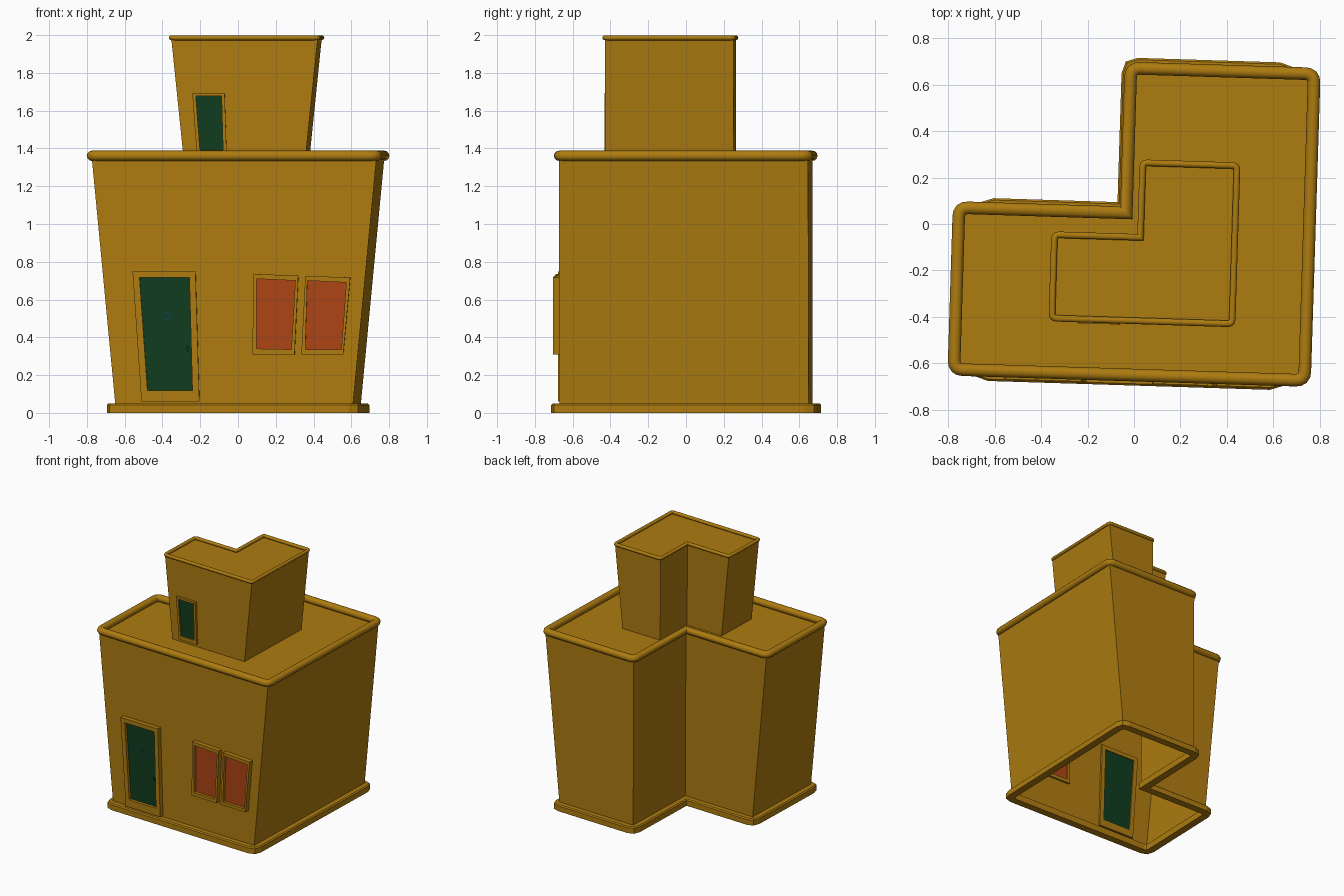
import bpy, bmesh, math
from mathutils import Matrix, Vector

if "Cube" in bpy.data.objects:
    bpy.data.objects.remove(bpy.data.objects["Cube"])

TURN = Matrix.Rotation(math.radians(-1.8), 4, 'Z')
UPPER = TURN @ Matrix.Translation((0.0475, -0.081, 1.335)) @ Matrix.Diagonal((0.514, 0.516, 0.478, 1))


def material(name, rgb):
    m = bpy.data.materials.new(name)
    m.diffuse_color = (*rgb, 1)
    m.use_nodes = True
    m.node_tree.nodes["Principled BSDF"].inputs["Base Color"].default_value = m.diffuse_color
    return m


GOLD = material("ochre_plaster", (0.42, 0.2, 0.005))
GREEN = material("dark_green", (0.005, 0.045, 0.013))
RED = material("rust_red", (0.42, 0.058, 0.007))
BLUE = material("dark_blue", (0.005, 0.06, 0.13))


def finish(name, bm, M, mat, smooth=False):
    bmesh.ops.recalc_face_normals(bm, faces=bm.faces)
    me = bpy.data.meshes.new(name)
    bm.to_mesh(me)
    bm.free()
    me.transform(M)
    me.materials.append(mat)
    ob = bpy.data.objects.new(name, me)
    bpy.context.collection.objects.link(ob)
    if smooth:
        bpy.ops.object.select_all(action='DESELECT')
        ob.select_set(True)
        bpy.context.view_layer.objects.active = ob
        bpy.ops.object.shade_smooth_by_angle(angle=math.radians(40))
    return ob


def loft(name, loops, M, mat, ring=False, cap=False, smooth=False):
    """Skin equal-length closed loops; ring joins last to first, cap closes the ends."""
    bm = bmesh.new()
    rows = [[bm.verts.new(p) for p in loop] for loop in loops]
    pairs = list(zip(rows, rows[1:])) + ([(rows[-1], rows[0])] if ring else [])
    n = len(rows[0])
    for a, b in pairs:
        for i in range(n):
            j = (i + 1) % n
            bm.faces.new((a[i], a[j], b[j], b[i]))
    if cap:
        bm.faces.new(rows[0])
        bm.faces.new(rows[-1])
    return finish(name, bm, M, mat, smooth)


def plan(z):
    """L-shaped floor plan, widening in x with height."""
    w = 0.63 + 0.125 * (z - 0.05) / 1.31
    n = 0.046 * w
    return [Vector(p) for p in ((-w, -0.65), (w, -0.65), (w, 0.67), (-n, 0.67), (-n, 0.047), (-w, 0.047))]


def fillet(poly, r, steps=4):
    out = []
    for i, p in enumerate(poly):
        d1 = (p - poly[i - 1]).normalized()
        d2 = (poly[(i + 1) % len(poly)] - p).normalized()
        if d1.cross(d2) < 0:
            out.append(p)
            continue
        a, b = p - d1 * r, p + d2 * r
        for k in range(steps + 1):
            t = k / steps
            out.append(a * (1 - t) ** 2 + p * 2 * t * (1 - t) + b * t * t)
    return out


def offset(poly, d, z):
    out = []
    for i, p in enumerate(poly):
        e1 = (p - poly[i - 1]).normalized()
        e2 = (poly[(i + 1) % len(poly)] - p).normalized()
        n1, n2 = Vector((e1.y, -e1.x)), Vector((e2.y, -e2.x))
        q = p + (n1 + n2) * (d / (1 + n1.dot(n2)))
        out.append((q.x, q.y, z))
    return out


def opening(name, outer, inner, M, mat):
    """Slanted frame standing through the front wall with a recessed panel."""
    def at(quad, y):
        return [(x + 0.021, y, z) for x, z in quad]
    loft(name + "_frame", [at(outer, -0.685), at(inner, -0.685), at(inner, -0.635), at(outer, -0.635)],
         M, GOLD, ring=True)
    loft(name + "_panel", [at(inner, -0.663), at(inner, -0.643)], M, mat, cap=True)


def storey(prefix, M):
    # tapered walls, open underneath
    loft(prefix + "_walls", [offset(plan(z), 0, z) for z in (0.01, 1.36)], M, GOLD)
    # flat roof slab
    bm = bmesh.new()
    bm.faces.new([bm.verts.new(p) for p in offset(plan(1.335), 0, 1.335)])
    finish(prefix + "_roof", bm, M, GOLD)
    # rounded roof rim
    path, r = fillet(plan(1.36), 0.04), 0.027
    angles = [2 * math.pi * k / 12 for k in range(12)]
    loft(prefix + "_roof_rim", [offset(path, r * math.cos(a), 1.361 + r * math.sin(a)) for a in angles],
         M, GOLD, ring=True, smooth=True)
    # front door
    opening(prefix + "_door",
            [(-0.511, 0.06), (-0.204, 0.06), (-0.225, 0.749), (-0.558, 0.749)],
            [(-0.479, 0.119), (-0.241, 0.119), (-0.257, 0.717), (-0.521, 0.717)], M, GREEN)


storey("lower", TURN)
storey("upper", UPPER)

# base trim
base = fillet(plan(0.05), 0.03, 2)
profile = [(-0.012, 0), (0.045, 0), (0.045, 0.042), (0.037, 0.05), (-0.012, 0.05)]
loft("base_trim", [offset(base, d, z) for d, z in profile], TURN, GOLD, ring=True)

# pair of windows
opening("left_window",
        [(0.077, 0.31), (0.30, 0.31), (0.32, 0.727), (0.082, 0.735)],
        [(0.098, 0.34), (0.283, 0.336), (0.304, 0.70), (0.098, 0.71)], TURN, RED)
opening("right_window",
        [(0.336, 0.31), (0.558, 0.31), (0.595, 0.717), (0.357, 0.725)],
        [(0.357, 0.336), (0.548, 0.336), (0.574, 0.69), (0.368, 0.70)], TURN, RED)

# round door viewer and small handle
ring = []
for rad, y in ((0.021, -0.662), (0.021, -0.666), (0.017, -0.666), (0.017, -0.662)):
    ring.append([(-0.354 + rad * math.cos(k * math.pi / 10), y, 0.515 + rad * math.sin(k * math.pi / 10))
                 for k in range(20)])
loft("door_viewer", ring, TURN, BLUE, ring=True)
bm = bmesh.new()
bmesh.ops.create_cube(bm, size=1, matrix=Matrix.Translation((-0.246, -0.668, 0.34)) @ Matrix.Diagonal((0.01, 0.012, 0.03, 1)))
finish("door_handle", bm, TURN, GREEN)
